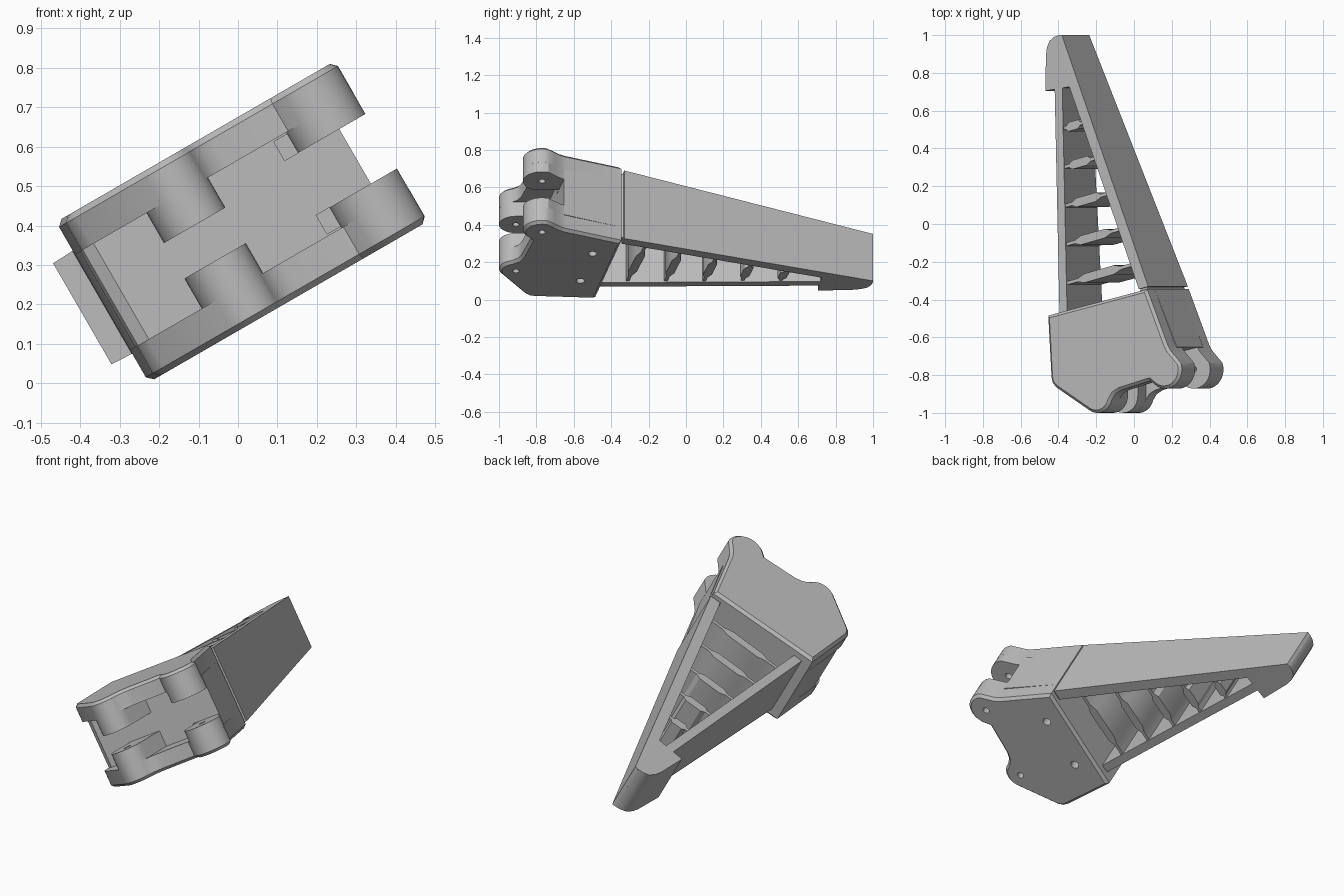
import bpy, bmesh
from math import radians, cos, sin
from mathutils import Matrix

cube = bpy.data.objects.get("Cube")
if cube:
    bpy.data.objects.remove(cube, do_unlink=True)

TILT = Matrix.Rotation(radians(-30), 4, 'Y')   # the whole part lies rolled about y
MID = 0.35                                     # middle of the thickness
BASE_H, PLATE_IN = 0.235, 0.14                 # half thickness, inner side of plates

grey = bpy.data.materials.new("plain grey")
grey.use_nodes = True
grey.diffuse_color = (0.5, 0.5, 0.5, 1)
grey.node_tree.nodes["Principled BSDF"].inputs["Base Color"].default_value = (0.5, 0.5, 0.5, 1)

parts = []


def arc(cx, cy, r, a0, a1, n=14):
    """Points of a circular arc, angles in degrees."""
    steps = [radians(a0 + (a1 - a0) * i / n) for i in range(n + 1)]
    return [(cx + r * cos(a), cy + r * sin(a)) for a in steps]


def prism(name, pts, low, high, chamfer=0, side=1):
    """Profile extruded between two offset functions or numbers from the middle."""
    def at(f, p):
        return MID + (f(*p) if callable(f) else f)
    bm = bmesh.new()
    bottom = [bm.verts.new((p[0], p[1], at(low, p))) for p in pts]
    top = [bm.verts.new((p[0], p[1], at(high, p))) for p in pts]
    lid, floor = bm.faces.new(top), bm.faces.new(bottom[::-1])
    n = len(pts)
    for i in range(n):
        j = (i + 1) % n
        bm.faces.new((bottom[i], bottom[j], top[j], top[i]))
    bmesh.ops.recalc_face_normals(bm, faces=bm.faces)
    if chamfer:
        edges = list((lid if side > 0 else floor).edges)
        bmesh.ops.bevel(bm, geom=edges, offset=chamfer, segments=1, affect='EDGES')
    mesh = bpy.data.meshes.new(name)
    bm.to_mesh(mesh)
    bm.free()
    ob = bpy.data.objects.new(name, mesh)
    bpy.context.collection.objects.link(ob)
    ob.matrix_world = TILT
    mesh.materials.append(grey)
    parts.append(ob)
    return ob


def cut(ob, cutters):
    for c in cutters:
        mod = ob.modifiers.new("cut", 'BOOLEAN')
        mod.operation, mod.object, mod.solver = 'DIFFERENCE', c, 'EXACT'


# Base: two outer plates with a recessed core between them
LOBE_A, LOBE_B = (0.105, -0.91), (0.52, -0.77)
outline = ([(0.41, -0.345), (-0.195, -0.485), (-0.175, -0.81), (-0.168, -0.84), (-0.145, -0.865)]
           + arc(*LOBE_A, 0.09, 238, 345)
           + [(0.215, -0.9), (0.25, -0.88), (0.43, -0.83)]
           + arc(*LOBE_B, 0.102, 238, 380)
           + [(0.582, -0.7), (0.553, -0.67), (0.535, -0.64)])
core_profile = [(0.41, -0.345), (-0.195, -0.485), (-0.18, -0.775), (-0.172, -0.795),
                (-0.14, -0.81), (0.545, -0.652)]
upper_plate = prism("upper_plate", outline, PLATE_IN, BASE_H, 0.015, 1)
lower_plate = prism("lower_plate", outline, -BASE_H, -PLATE_IN, 0.015, -1)
core = prism("base_core", core_profile, -PLATE_IN, PLATE_IN)

# Hinge knuckles on both plates
knuckle_a = arc(*LOBE_A, 0.09, 180, 360) + [(0.195, -0.7), (0.015, -0.74)]
knuckle_b = arc(*LOBE_B, 0.102, 200, 380) + [(0.582, -0.7), (0.553, -0.67), (0.535, -0.64), (0.425, -0.64)]
knuckles = []
for label, profile, inner in (("inner", knuckle_a, 0.052), ("outer", knuckle_b, 0.08)):
    knuckles.append(prism("upper_%s_knuckle" % label, profile, inner, PLATE_IN))
    knuckles.append(prism("lower_%s_knuckle" % label, profile, -PLATE_IN, -inner))

# Cutters: pin holes, blind screw holes and small pockets beside the outer knuckles
pins = [prism("pin_cutter", arc(*c, 0.018, 0, 337.5, 15), -0.3, 0.12) for c in (LOBE_A, LOBE_B)]
screws = [prism("screw_cutter", arc(x, y, 0.023, 0, 337.5, 15), -0.3, -0.05)
          for x, y in ((0.29, -0.5), (0.0, -0.565))]
pocket = [(0.385, -0.74), (0.424, -0.74), (0.424, -0.6), (0.385, -0.6)]
pockets = [prism("pocket_cutter", pocket, lo, lo + 0.055) for lo in (0.08, -0.135)]
for c in pins + screws + pockets:
    c.hide_render = True
    c.hide_viewport = True
    parts.remove(c)
cut(lower_plate, pins + screws)
cut(core, screws + pockets)
for i, k in enumerate(knuckles):
    cut(k, [pins[i // 2]])


# Tapering finger: thinner toward the tip and toward the inner beam
def outer_u(y):
    return 0.41 - 0.425 * (y + 0.33)


def inner_u(y):
    return -0.147 - 0.042 * (y + 0.45)


def up(u, y):
    return 0.21 - 0.049 * (y + 0.33) - 0.05 * (outer_u(y) - u)


def down(u, y):
    return -up(u, y)


WALL, STRIP = 0.065, 0.048
prism("outer_beam", [(outer_u(-0.33), -0.33), (outer_u(1), 1), (outer_u(1) - 0.02, 1),
                     (outer_u(0.73) - WALL, 0.73), (outer_u(-0.345) - WALL, -0.345)], down, up)
prism("inner_beam", [(inner_u(-0.52), -0.52), (inner_u(-0.52) + STRIP, -0.52),
                     (inner_u(0.75) + STRIP, 0.75), (inner_u(0.75), 0.75)], down, up)
prism("beam_neck", [(0.35, -0.4), (0.4, -0.4), (0.395, -0.31), (0.355, -0.31)], -0.195, 0.195)
prism("finger_tip", [(outer_u(1), 1), (-0.172, 1), (-0.205, 0.99), (-0.232, 0.97), (-0.248, 0.935),
                     (-0.254, 0.89), (-0.254, 0.705), (outer_u(0.735), 0.735)], down, up)

# Cross ribs: thin flexing ends and a thicker middle
for i in range(5):
    y0 = -0.315 + 0.205 * i
    a = inner_u(y0) + STRIP - 0.01
    b = outer_u(y0 + 0.06) - WALL + 0.01
    for _ in range(4):
        b = outer_u(y0 + 0.24 * (b - a)) - WALL + 0.01
    stations = [(0, 0.009), (0.18, 0.009), (0.28, 0.024), (0.72, 0.024), (0.82, 0.009), (1, 0.009)]
    line = [(a + (b - a) * t, y0 + 0.24 * (b - a) * t, h) for t, h in stations]
    rib = [(u, y - h) for u, y, h in line] + [(u, y + h) for u, y, h in line[::-1]]
    prism("cross_rib_%d" % (i + 1), rib, lambda u, y: 0.008 - up(u, y), lambda u, y: up(u, y) - 0.008)

# Smooth the rounded parts, keep hard edges
bpy.ops.object.select_all(action='DESELECT')
for ob in parts:
    ob.select_set(True)
bpy.context.view_layer.objects.active = parts[0]
bpy.ops.object.shade_smooth_by_angle(angle=radians(30))
